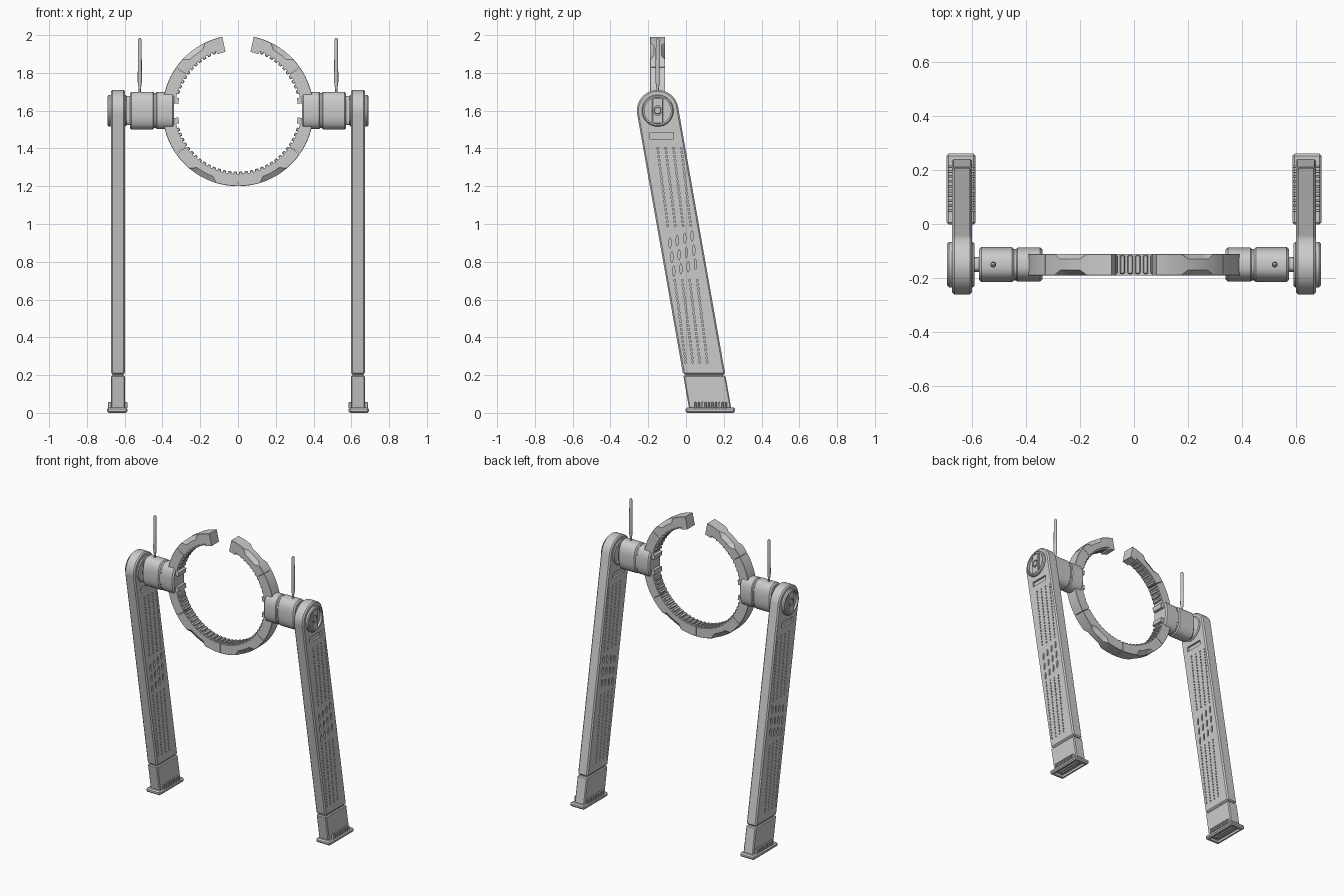
import bpy, bmesh
from math import sin, cos, tan, pi, radians, copysign
from mathutils import Matrix, Vector

if "Cube" in bpy.data.objects:
    bpy.data.objects.remove(bpy.data.objects["Cube"])

PY, PZ = -0.15, 1.6          # pivot position
TILT = radians(10)           # leg lean
LX = 0.635                   # leg centre in x


def loft(bm, rings):
    """Skin a list of equal closed loops and cap both ends."""
    vs = [[bm.verts.new(p) for p in r] for r in rings]
    n = len(vs[0])
    for a, b in zip(vs, vs[1:]):
        for i in range(n):
            bm.faces.new((a[i], a[(i + 1) % n], b[(i + 1) % n], b[i]))
    bm.faces.new(vs[0][::-1])
    bm.faces.new(vs[-1])


def box(bm, c, s, rx=0.0):
    m = Matrix.Translation(c) @ Matrix.Rotation(rx, 4, 'X') @ Matrix.Diagonal((*s, 1))
    bmesh.ops.create_cube(bm, size=1, matrix=m)


def oval(x, ry, rz, e=2.0, n=48, y=PY, z=PZ):
    """Superellipse loop in the yz plane."""
    f = lambda t: copysign(abs(t) ** (2 / e), t)
    return [(x, y + ry * f(cos(2 * pi * i / n)), z + rz * f(sin(2 * pi * i / n))) for i in range(n)]


def tube(bm, x0, x1, ry, rz, b=0.006, e=2.0, n=48):
    """Rounded-edge solid running along x."""
    loft(bm, [oval(x0, ry - b, rz - b, e, n), oval(x0 + b, ry, rz, e, n),
              oval(x1 - b, ry, rz, e, n), oval(x1, ry - b, rz - b, e, n)])


def make(name, bm):
    bmesh.ops.recalc_face_normals(bm, faces=bm.faces[:])
    me = bpy.data.meshes.new(name)
    bm.to_mesh(me)
    bm.free()
    ob = bpy.data.objects.new(name, me)
    bpy.context.collection.objects.link(ob)
    return ob


def finish(name, bm, bevel=0.0, cutter=None):
    """Bevel, cut, mirror across x = 0 and shade."""
    ob = make(name, bm)
    if bevel:
        m = ob.modifiers.new("bevel", 'BEVEL')
        m.width, m.segments, m.limit_method = bevel, 1, 'ANGLE'
        m.angle_limit = radians(35)
    if cutter:
        cut = make(name + "_cutter", cutter)
        cut.hide_render = True
        m = ob.modifiers.new("cut", 'BOOLEAN')
        m.operation, m.solver, m.object = 'DIFFERENCE', 'EXACT', cut
    m = ob.modifiers.new("mirror", 'MIRROR')
    m.use_mirror_merge = False
    bpy.ops.object.select_all(action='DESELECT')
    bpy.context.view_layer.objects.active = ob
    ob.select_set(True)
    for mod in list(ob.modifiers):
        bpy.ops.object.modifier_apply(modifier=mod.name)
    if cutter:
        bpy.data.objects.remove(cut)
    bpy.ops.object.shade_smooth_by_angle(angle=radians(30))
    return ob


# Split ring: segments with chamfered pads on the outer edges
RI, RO, H = 0.335, 0.4, 0.04
bm = bmesh.new()


def ring_loop(deg, c):
    a = radians(deg)
    cr, cy = 0.002 + 0.026 * c, 0.002 + 0.018 * c
    prof = [(RI, -H), (RO - cr, -H), (RO, -H + cy), (RO, H - cy), (RO - cr, H), (RI, H)]
    return [(r * cos(a), PY + y, PZ + r * sin(a)) for r, y in prof]


for a0, a1, pad in ((6.5, 34.8, None), (35.2, 78, (43, 64)),
                    (-34.8, -6.5, None), (-89.8, -35.2, (-73, -50))):
    steps = {a0 + (a1 - a0) * i / 14: 0 for i in range(15)}
    if pad:
        p, q = pad
        steps = {a: c for a, c in steps.items() if not p - 1 < a < q + 1}
        steps.update({p: 0, q: 0})
        steps.update({p + 4 + (q - p - 8) * i / 4: 1 for i in range(5)})
    loft(bm, [ring_loop(a, steps[a]) for a in sorted(steps)])
# smooth lips at the open ends and beside the pivots
for a0, a1 in ((70, 78), (6.5, 12), (-12, -6.5)):
    lip = []
    for i in range(4):
        a = radians(a0 + (a1 - a0) * i / 3)
        lip.append([(r * cos(a), PY + y, PZ + r * sin(a))
                    for r, y in ((0.318, -H), (0.338, -H), (0.338, H), (0.318, H))])
    loft(bm, lip)
finish("split_ring", bm)

# Grip ribs inside the ring
bm = bmesh.new()
for i in range(36):
    d = -87.5 + 5 * i
    if abs(d) < 13 or d > 69:
        continue
    a = radians(d)
    m = (Matrix.Translation((0.331 * cos(a), PY, PZ + 0.331 * sin(a)))
         @ Matrix.Rotation(-a, 4, 'Y') @ Matrix.Diagonal((0.016, 0.068, 0.018, 1)))
    bmesh.ops.create_cube(bm, size=1, matrix=m)
finish("ring_ribs", bm, 0.003)

# Side sleeves that hold the ring, with a neck to the leg
bm = bmesh.new()
tube(bm, 0.442, 0.573, 0.065, 0.1, 0.009, 2.6)
tube(bm, 0.338, 0.439, 0.063, 0.098, 0.009, 2.6)
tube(bm, 0.42, 0.46, 0.058, 0.093, 0.003, 2.6)
finish("sleeve", bm)
bm = bmesh.new()
tube(bm, 0.56, 0.61, 0.028, 0.077, 0.002, 4)
finish("sleeve_neck", bm)

# Thin upright rods
bm = bmesh.new()
loft(bm, [[(0.52 + r * cos(2 * pi * i / 16), PY + r * sin(2 * pi * i / 16), z) for i in range(16)]
          for z, r in ((1.69, 0.006), (1.715, 0.006), (1.75, 0.011), (1.965, 0.010),
                       (1.98, 0.008), (1.986, 0.003))])
finish("rod", bm)


# Leg bodies with perforated side panels
def leg_y(z):
    return PY + (PZ - z) * tan(TILT)


R = 0.11
W = R / cos(TILT)
X0, X1 = LX - 0.037, LX + 0.037
prof = [(leg_y(0.204) - W, 0.204), (leg_y(0.204) + W, 0.204)]
for i in range(33):
    a = TILT + pi * i / 32
    prof.append((PY + R * cos(a), PZ + R * sin(a)))
bm = bmesh.new()
loft(bm, [[(x, y, z) for y, z in prof] for x in (X0, X1)])
cut = bmesh.new()
for x in (X0, X1):
    box(cut, (x, -0.128, 1.468), (0.024, 0.124, 0.034))           # wide slot
    for k in range(4):
        y_top, y_bot = -0.15 + 0.042 * k, 0.0 + 0.038 * k
        col = lambda z: y_top + (y_bot - y_top) * (1.4 - z) / 1.15
        slope = math_slope = (y_bot - y_top) / 1.15
        for z0, count in ((1.4, 20), (0.70, 21)):                 # small holes
            for i in range(count):
                z = z0 - 0.0215 * i
                box(cut, (x, col(z), z), (0.02, 0.008, 0.011), slope)
        for z0 in (0.91, 0.835, 0.76):                            # pointed slots
            zc = z0 + 0.012 * k - 0.01
            yc = col(zc)
            lens = [(0, -0.03), (0.006, -0.012), (0.006, 0.012),
                    (0, 0.03), (-0.006, 0.012), (-0.006, -0.012)]
            loft(cut, [[(x + dx, yc + u, zc + v) for u, v in lens] for dx in (-0.01, 0.01)])
finish("leg", bm, 0.008, cut)

# Lower leg ends below the seam
bm = bmesh.new()
loft(bm, [[(x, leg_y(z) + s * W, z) for z, s in ((0.02, -1), (0.02, 1), (0.198, 1), (0.198, -1))]
          for x in (X0, X1)])
box(bm, (LX, leg_y(0.2), 0.2), (0.058, 0.2, 0.03))                # seam core
finish("leg_end", bm, 0.006)

# Feet: plate with hollow underside, and ribs along both sides
bm, cut = bmesh.new(), bmesh.new()
box(bm, (0.639, 0.129, 0.014), (0.108, 0.262, 0.028))
box(cut, (0.639, 0.129, 0.0), (0.07, 0.215, 0.03))
finish("foot", bm, 0.008, cut)
bm = bmesh.new()
box(bm, (0.639, 0.129, 0.013), (0.03, 0.17, 0.014))
for x in (0.597, 0.677):
    for i in range(10):
        box(bm, (x, 0.05 + 0.018 * i, 0.041), (0.022, 0.010, 0.032))
finish("foot_ribs", bm, 0.002)

# Pivot hubs: dished disc with an upright bar and a centre boss
bm, cut = bmesh.new(), bmesh.new()
tube(bm, 0.59, 0.69, 0.084, 0.084)
loft(cut, [oval(x, 0.07, 0.07) for x in (0.675, 0.71)])
finish("hub_disc", bm, 0, cut)
bm, cut = bmesh.new(), bmesh.new()
box(bm, (0.679, PY, PZ), (0.016, 0.058, 0.134))
loft(cut, [oval(x, 0.025, 0.025, n=32) for x in (0.677, 0.70)])
finish("hub_bar", bm, 0.003, cut)
bm = bmesh.new()
tube(bm, 0.67, 0.689, 0.019, 0.019, 0.003, n=32)
finish("hub_boss", bm)
